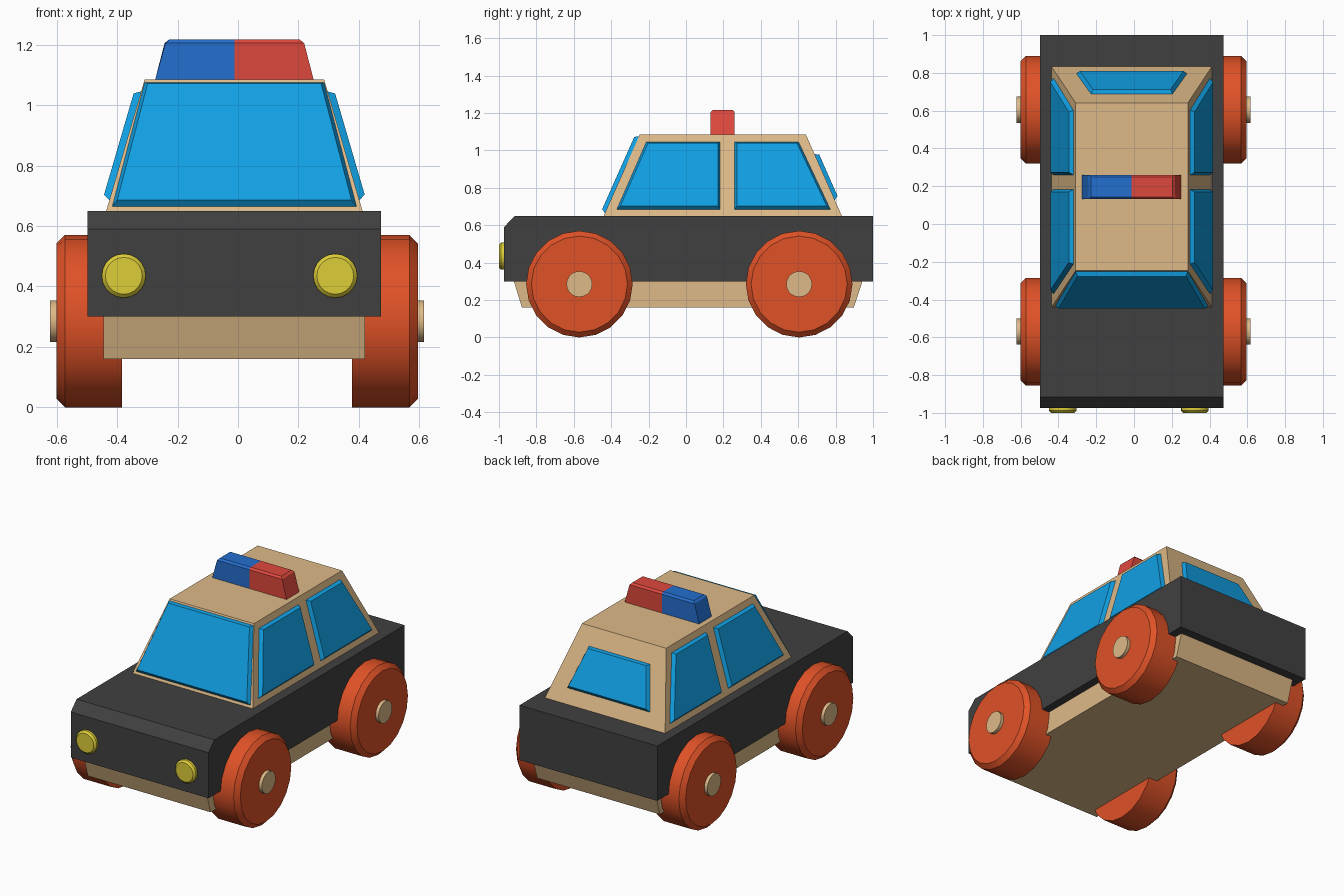
import bpy, bmesh, math
from mathutils import Vector

cube = bpy.data.objects.get("Cube")
if cube:
    bpy.data.objects.remove(cube, do_unlink=True)


def material(name, *rgb):
    lin = [((c / 255 + 0.055) / 1.055) ** 2.4 for c in rgb]
    mat = bpy.data.materials.new(name)
    mat.use_nodes = True
    mat.diffuse_color = (*lin, 1)
    mat.node_tree.nodes["Principled BSDF"].inputs["Base Color"].default_value = (*lin, 1)
    return mat


charcoal = material("charcoal", 64, 64, 64)
tan = material("tan_wood", 222, 186, 136)
glass = material("blue_glass", 16, 160, 228)
orange = material("orange_tyre", 224, 82, 39)
yellow = material("yellow_lamp", 222, 206, 56)
red = material("red_light", 222, 72, 60)
blue = material("blue_light", 36, 110, 206)

MID = -0.012  # centre line of the car


def finish(name, bm, mat):
    mesh = bpy.data.meshes.new(name)
    bm.to_mesh(mesh)
    bm.free()
    mesh.materials.append(mat)
    obj = bpy.data.objects.new(name, mesh)
    bpy.context.collection.objects.link(obj)
    return obj


def side_prism(name, profile, half_width, mat):
    """Extrude a (y, z) profile across the car."""
    bm = bmesh.new()
    face = bm.faces.new([bm.verts.new((MID - half_width, y, z)) for y, z in profile])
    ext = bmesh.ops.extrude_face_region(bm, geom=[face])["geom"]
    verts = [v for v in ext if isinstance(v, bmesh.types.BMVert)]
    bmesh.ops.translate(bm, verts=verts, vec=(2 * half_width, 0, 0))
    bmesh.ops.recalc_face_normals(bm, faces=bm.faces)
    return finish(name, bm, mat)


def frustum(name, low, high, z0, z1, mat, chamfer=0, seam=None):
    """Tapered box between two (x0, x1, y0, y1) rectangles."""
    bm = bmesh.new()
    bmesh.ops.create_cube(bm, size=2)
    for v in bm.verts:
        r = high if v.co.z > 0 else low
        v.co = (r[v.co.x > 0], r[2 + (v.co.y > 0)], z1 if v.co.z > 0 else z0)
    if chamfer:
        edges = [e for e in bm.edges
                 if all(abs(v.co.z - z1) < 1e-4 for v in e.verts)
                 and not all(abs(v.co.x - seam) < 1e-4 for v in e.verts)]
        bmesh.ops.bevel(bm, geom=edges, offset=chamfer, segments=1, affect='EDGES')
    return finish(name, bm, mat)


def turned(name, loc, direction, rings, mat, sides=20):
    """Lathe (radius, offset) rings along a direction, round side smooth."""
    bm = bmesh.new()
    turn = Vector(direction).to_track_quat('Z', 'Y')
    loops = []
    for r, h in rings:
        loops.append([bm.verts.new(Vector(loc) + turn @ Vector(
            (r * math.cos(a), r * math.sin(a), h)))
            for a in (2 * math.pi * i / sides for i in range(sides))])
    for a, b in zip(loops, loops[1:]):
        for i in range(sides):
            j = (i + 1) % sides
            bm.faces.new((a[i], a[j], b[j], b[i])).smooth = True
    bm.faces.new(loops[0][::-1])
    bm.faces.new(loops[-1])
    for loop in loops:
        for i in range(sides):
            bm.edges.get((loop[i - 1], loop[i])).smooth = False
    bmesh.ops.recalc_face_normals(bm, faces=bm.faces)
    return finish(name, bm, mat)


# Lower body and chassis
side_prism("body", [(-0.973, 0.3), (1, 0.3), (1, 0.65), (-0.915, 0.65), (-0.973, 0.59)],
           0.486, charcoal)
side_prism("chassis", [(-0.877, 0.16), (0.897, 0.16), (0.943, 0.3), (-0.92, 0.3)],
           0.433, tan)

# Cabin
Z0, Z1 = 0.65, 1.085
BASE = (MID - 0.424, MID + 0.424, -0.44, 0.833)
ROOF = (MID - 0.297, MID + 0.297, -0.247, 0.641)
frustum("cabin", BASE, ROOF, Z0, Z1, tan)


def wall(index, z):
    """Position of a sloping cabin wall at height z."""
    t = (z - Z0) / (Z1 - Z0)
    return BASE[index] * (1 - t) + ROOF[index] * t


def window(name, index, low, high, z0, z1):
    """Raised pane with sloping rim on a cabin wall."""
    bm = bmesh.new()
    spots = [(low[0], z0), (low[1], z0), (high[1], z1), (high[0], z1)]
    on_side = index < 2
    pts = [(wall(index, z), s, z) if on_side else (s, wall(index, z), z) for s, z in spots]
    face = bm.faces.new([bm.verts.new(p) for p in pts])
    face.normal_update()
    axis = 0 if on_side else 1
    if (face.normal[axis] > 0) != (index % 2 == 1):
        face.normal_flip()
    bmesh.ops.inset_region(bm, faces=[face], thickness=0.013, depth=0.022,
                           use_boundary=True, use_even_offset=True)
    return finish(name, bm, glass)


window("windshield", 2, (MID - 0.404, MID + 0.404), (MID - 0.297, MID + 0.297), 0.665, 1.075)
window("rear_window", 3, (MID - 0.292, MID + 0.292), (MID - 0.215, MID + 0.215), 0.735, 0.98)
for index, side in enumerate(("right", "left")):
    window(side + "_front_window", index, (-0.37, 0.183), (-0.212, 0.183), 0.685, 1.045)
    window(side + "_rear_window", index, (0.26, 0.772), (0.26, 0.602), 0.685, 1.045)

# Roof light bar in two halves
for name, s, mat in (("right_roof_light", -1, blue), ("left_roof_light", 1, red)):
    low = sorted((MID, MID + s * 0.262))
    high = sorted((MID, MID + s * 0.228))
    frustum(name, (*low, 0.132, 0.26), (*high, 0.132, 0.26), Z1, 1.217, mat, 0.012, MID)

# Wheels, hubs and headlights
for side, s in (("right", -1), ("left", 1)):
    for end, y in (("front", -0.57), ("rear", 0.605)):
        centre = (MID / 4, y, 0.285)
        turned(f"{side}_{end}_wheel", centre, (s, 0, 0),
               [(0.285, 0.381), (0.285, 0.57), (0.257, 0.598)], orange)
        turned(f"{side}_{end}_hub", centre, (s, 0, 0),
               [(0.069, 0.55), (0.069, 0.619)], tan)
    turned(side + "_headlight", (s * 0.35 - 0.028, -0.96, 0.435), (0, -1, 0),
           [(0.073, 0), (0.073, 0.028), (0.061, 0.04)], yellow)
